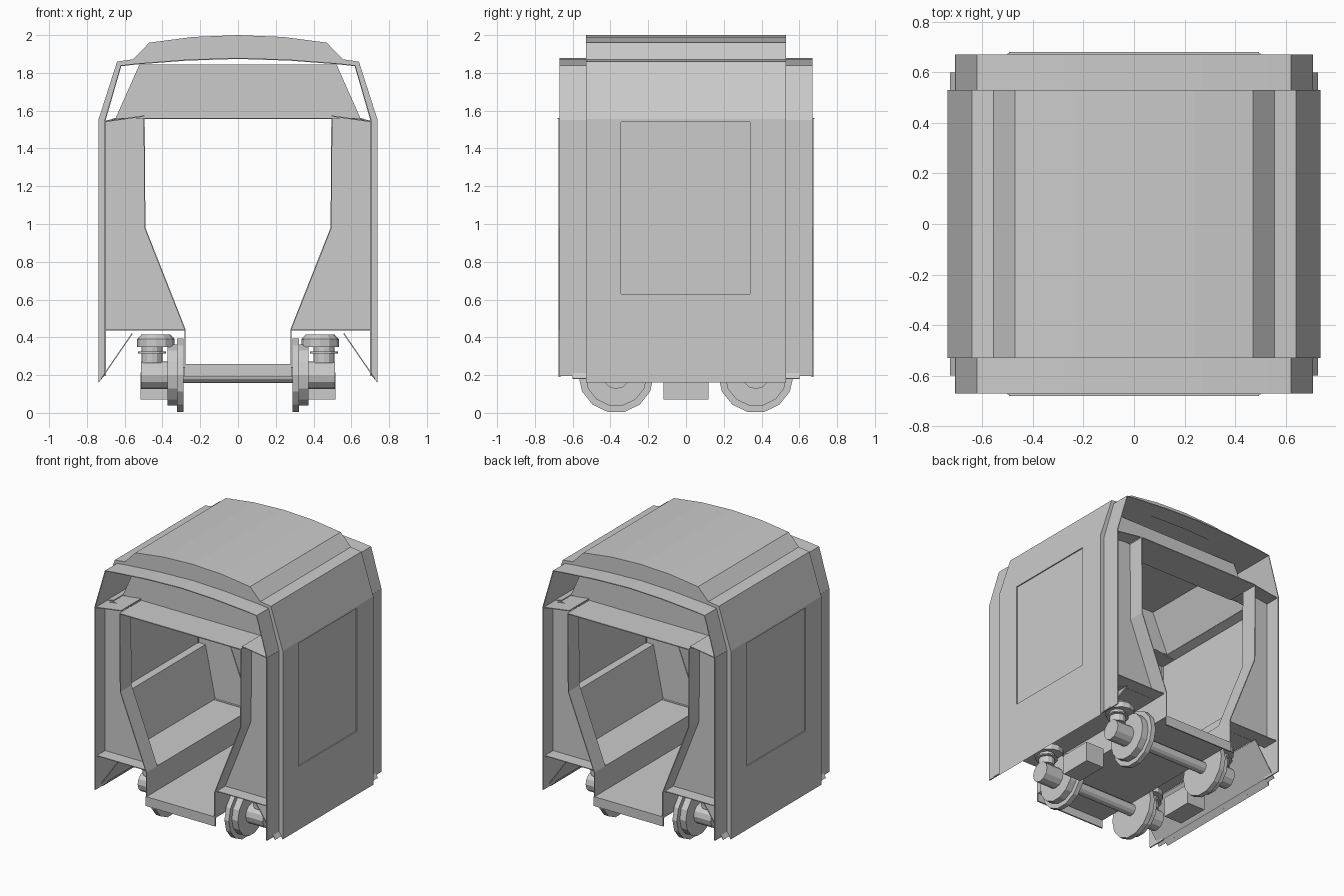
import bpy, bmesh, math
from mathutils import Matrix, Vector

if "Cube" in bpy.data.objects:
    bpy.data.objects.remove(bpy.data.objects["Cube"])

grey = bpy.data.materials.new("light_grey")
grey.diffuse_color = (0.6, 0.6, 0.6, 1)
grey.use_nodes = True
grey.node_tree.nodes["Principled BSDF"].inputs["Base Color"].default_value = grey.diffuse_color


def finish(bm, name):
    bmesh.ops.recalc_face_normals(bm, faces=bm.faces)
    me = bpy.data.meshes.new(name)
    bm.to_mesh(me)
    bm.free()
    ob = bpy.data.objects.new(name, me)
    bpy.context.collection.objects.link(ob)
    me.materials.append(grey)
    return ob


def prism(name, pts, y0, y1):
    """Closed (x, z) outline extruded along y."""
    bm = bmesh.new()
    f = bm.faces.new([bm.verts.new((x, y0, z)) for x, z in pts])
    r = bmesh.ops.extrude_face_region(bm, geom=[f])
    vs = [v for v in r["geom"] if isinstance(v, bmesh.types.BMVert)]
    bmesh.ops.translate(bm, verts=vs, vec=(0, y1 - y0, 0))
    return finish(bm, name)


def sheet(name, pts, y0, y1, t=0.006):
    """Open (x, z) profile swept along y as thin sheet metal."""
    bm = bmesh.new()
    a = [bm.verts.new((x, y0, z)) for x, z in pts]
    b = [bm.verts.new((x, y1, z)) for x, z in pts]
    for i in range(len(pts) - 1):
        bm.faces.new((a[i], a[i + 1], b[i + 1], b[i]))
    ob = finish(bm, name)
    m = ob.modifiers.new("thickness", "SOLIDIFY")
    m.thickness, m.offset = t, 0
    return ob


def box(name, x0, x1, y0, y1, z0, z1):
    return prism(name, [(x0, z0), (x1, z0), (x1, z1), (x0, z1)], y0, y1)


def cyl(name, centre, r, length, axis="X", n=12, r2=None):
    bm = bmesh.new()
    rot = Matrix.Rotation(math.pi / 2, 4, "Y") if axis == "X" else Matrix()
    bmesh.ops.create_cone(bm, cap_ends=True, segments=n, radius1=r,
                          radius2=r if r2 is None else r2, depth=length,
                          matrix=Matrix.Translation(Vector(centre)) @ rot)
    return finish(bm, name)


def mirrored(pts):
    """Half profile (from x = 0 outwards) to full profile."""
    return [(-x, z) for x, z in reversed(pts) if x > 0] + pts


# Roof: thick central arch, thinner lower shell showing at both ends
top = [(0, 2.0), (0.24, 1.99), (0.47, 1.96), (0.555, 1.872), (0.64, 1.86)]
under = [(0, 1.88), (0.27, 1.87), (0.53, 1.845), (0.62, 1.838)]
prism("roof", mirrored(top) + list(reversed(mirrored(under))), -0.53, 0.53)
for e in (-1, 1):
    arch = mirrored([(0, 1.877), (0.27, 1.868), (0.53, 1.848), (0.62, 1.838), (0.705, 1.545)])
    sheet("roof_end_shell", arch, e * 0.53, e * 0.67)

# Ceiling pan: slanted sides, upright ends, open at the bottom
IN = 0.42
pan = [(-0.645, 1.56), (-0.52, 1.842), (0.52, 1.842), (0.645, 1.56)]
sheet("ceiling_pan", pan, -IN, IN)
for e in (-1, 1):
    prism("ceiling_end", pan, e * IN, e * (IN + 0.006))
    box("lintel", -0.495, 0.495, e * IN, e * 0.68, 1.555, 1.562)

for s in (-1, 1):
    # Side walls with slanted upper panel, and narrower end strips
    wall = prism("side_wall", [(s * x, z) for x, z in (
        (0.738, 0.16), (0.738, 1.555), (0.64, 1.86), (0.62, 1.84), (0.705, 1.545), (0.705, 0.2))],
        -0.53, 0.53)
    for e in (-1, 1):
        box("end_strip", s * 0.70, s * 0.708, e * 0.53, e * 0.67, 0.195, 1.55)

    # Shallow inset panel on the outside of each wall
    cut = box("panel_cutter", s * 0.730, s * 0.76, -0.345, 0.34, 0.63, 1.54)
    cut.hide_render = True
    cut.hide_set(True)
    m = wall.modifiers.new("inset", "BOOLEAN")
    m.operation, m.object, m.solver = "DIFFERENCE", cut, "EXACT"

    # Sloping skirt return, bench with backrest, cornice beside the ceiling
    sheet("skirt_return", [(s * 0.725, 0.18), (s * 0.56, 0.42)], -0.60, 0.60)
    sheet("bench", [(s * x, z) for x, z in (
        (0.28, 0.26), (0.28, 0.438), (0.57, 0.438), (0.65, 0.82), (0.705, 0.82))], -0.55, 0.55)
    sheet("cornice", [(s * 0.645, 1.56), (s * 0.71, 1.54)], -0.53, 0.53)

    # End bulkheads, with the doorway lining standing proud of them
    for e in (-1, 1):
        prism("end_bulkhead", [(s * x, z) for x, z in (
            (0.28, 0.44), (0.49, 0.98), (0.497, 1.56), (0.64, 1.56), (0.705, 1.54), (0.705, 0.44))],
            e * 0.545, e * 0.555)
        sheet("doorway_lining", [(s * x, z) for x, z in (
            (0.28, 0.26), (0.28, 0.44), (0.493, 0.98), (0.497, 1.56))], e * 0.55, e * 0.675)
        sheet("bulkhead_foot", [(s * 0.28, 0.44), (s * 0.705, 0.44)], e * 0.53, e * 0.65)
        sheet("bulkhead_shelf", [(s * 0.495, 1.572), (s * 0.705, 1.542)], e * IN, e * 0.66)

# Aisle floor and threshold lips
box("aisle_floor", -0.284, 0.284, -0.67, 0.67, 0.25, 0.26)
for e in (-1, 1):
    box("threshold_lip", -0.284, 0.284, e * 0.665, e * 0.675, 0.19, 0.26)

# Wheelsets, axle boxes and springs
for y in (-0.37, 0.37):
    cyl("axle", (0, y, 0.2), 0.042, 0.62)
    for s in (-1, 1):
        cyl("wheel_flange", (s * 0.306, y, 0.2), 0.2, 0.036, n=14)
        cyl("wheel_tread", (s * 0.348, y, 0.2), 0.165, 0.05, n=14)
        cyl("axle_box", (s * 0.44, y, 0.2), 0.073, 0.145)
        cyl("spring_post", (s * 0.455, y, 0.315), 0.055, 0.10, "Z")
        cyl("spring_plate", (s * 0.455, y, 0.32), 0.075, 0.01, "Z")
        cyl("spring_cup", (s * 0.435, y, 0.37), 0.10, 0.04, "Z")
        cyl("spring_cap", (s * 0.435, y, 0.403), 0.10, 0.026, "Z", r2=0.075)

# Equipment boxes between the wheels
for s in (-1, 1):
    box("equipment_box", s * 0.37, s * 0.515, -0.12, 0.12, 0.07, 0.215)
